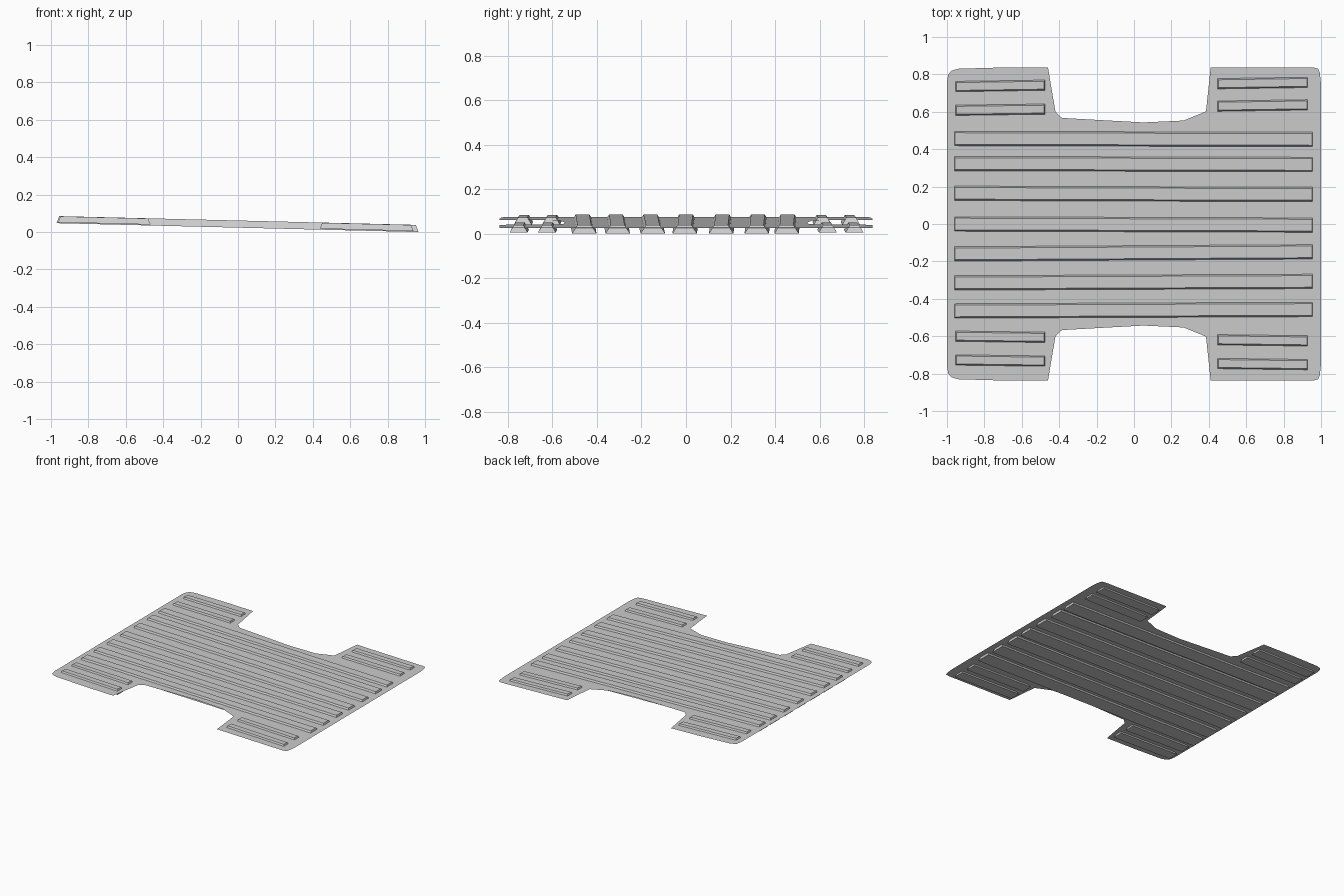
import bpy
import bmesh

if "Cube" in bpy.data.objects:
    bpy.data.objects.remove(bpy.data.objects["Cube"])

grey = bpy.data.materials.new("mat_grey")
grey.use_nodes = True
colour = (0.6, 0.6, 0.6, 1)
grey.diffuse_color = colour
grey.node_tree.nodes["Principled BSDF"].inputs["Base Color"].default_value = colour


def level(x):
    """Height of the gently sloping sheet."""
    return 0.0496 - 0.0245 * x


def make_object(name, bm):
    mesh = bpy.data.meshes.new(name)
    bm.to_mesh(mesh)
    bm.free()
    mesh.materials.append(grey)
    ob = bpy.data.objects.new(name, mesh)
    bpy.context.collection.objects.link(ob)
    return ob


def rib(name, x0, x1, y0, y1, up, down, top_half, low_half):
    """Bar with flared sides that passes through the sheet."""
    bm = bmesh.new()
    rings = []
    for dz, half, grow in ((-down, low_half, 0.008), (up, top_half, -0.006)):
        corners = ((x0 - grow, y0 - half), (x1 + grow, y1 - half),
                   (x1 + grow, y1 + half), (x0 - grow, y0 + half))
        rings.append([bm.verts.new((x, y, level(x) + dz)) for x, y in corners])
    low, top = rings
    bm.faces.new(low[::-1])
    bm.faces.new(top)
    for i in range(4):
        j = (i + 1) % 4
        bm.faces.new((low[i], low[j], top[j], top[i]))
    make_object(name, bm)


# Sheet: back half of the outline, mirrored to the front
half_outline = [(-1, 0.76), (-0.993, 0.80), (-0.975, 0.82), (-0.94, 0.83),
                (-0.7, 0.837), (-0.46, 0.837), (-0.42, 0.60), (-0.385, 0.567),
                (0.05, 0.543), (0.265, 0.553), (0.385, 0.602), (0.41, 0.837),
                (0.96, 0.837), (0.985, 0.83), (0.993, 0.81), (1, 0.75)]
outline = half_outline + [(x, -y) for x, y in reversed(half_outline)]
bm = bmesh.new()
sheet = bm.faces.new([bm.verts.new((x, y, level(x))) for x, y in reversed(outline)])
bm.normal_update()
if sheet.normal.z < 0:
    sheet.normal_flip()
bmesh.ops.triangulate(bm, faces=[sheet])
make_object("mat_sheet", bm)

# Long ribs: y at the right end and at the left end
long_ribs = [(0.457, 0.452), (0.323, 0.318), (0.164, 0.158), (0, -0.006),
             (-0.16, -0.149), (-0.315, -0.307), (-0.465, -0.457)]
for i, (y0, y1) in enumerate(long_ribs):
    rib(f"long_rib_{i + 1}", -0.962, 0.957, y0, y1, 0.012, 0.026, 0.031, 0.055)

# Short ribs on the four corner tabs
tabs = {"right": (-0.955, -0.475, [(0.735, 0.742), (0.608, 0.614),
                                   (-0.6, -0.606), (-0.727, -0.733)]),
        "left": (0.445, 0.93, [(0.75, 0.757), (0.63, 0.637),
                               (-0.619, -0.625), (-0.746, -0.752)])}
for side, (x0, x1, rows) in tabs.items():
    for i, (y0, y1) in enumerate(rows):
        rib(f"{side}_tab_rib_{i + 1}", x0, x1, y0, y1, 0.011, 0.021, 0.021, 0.04)
